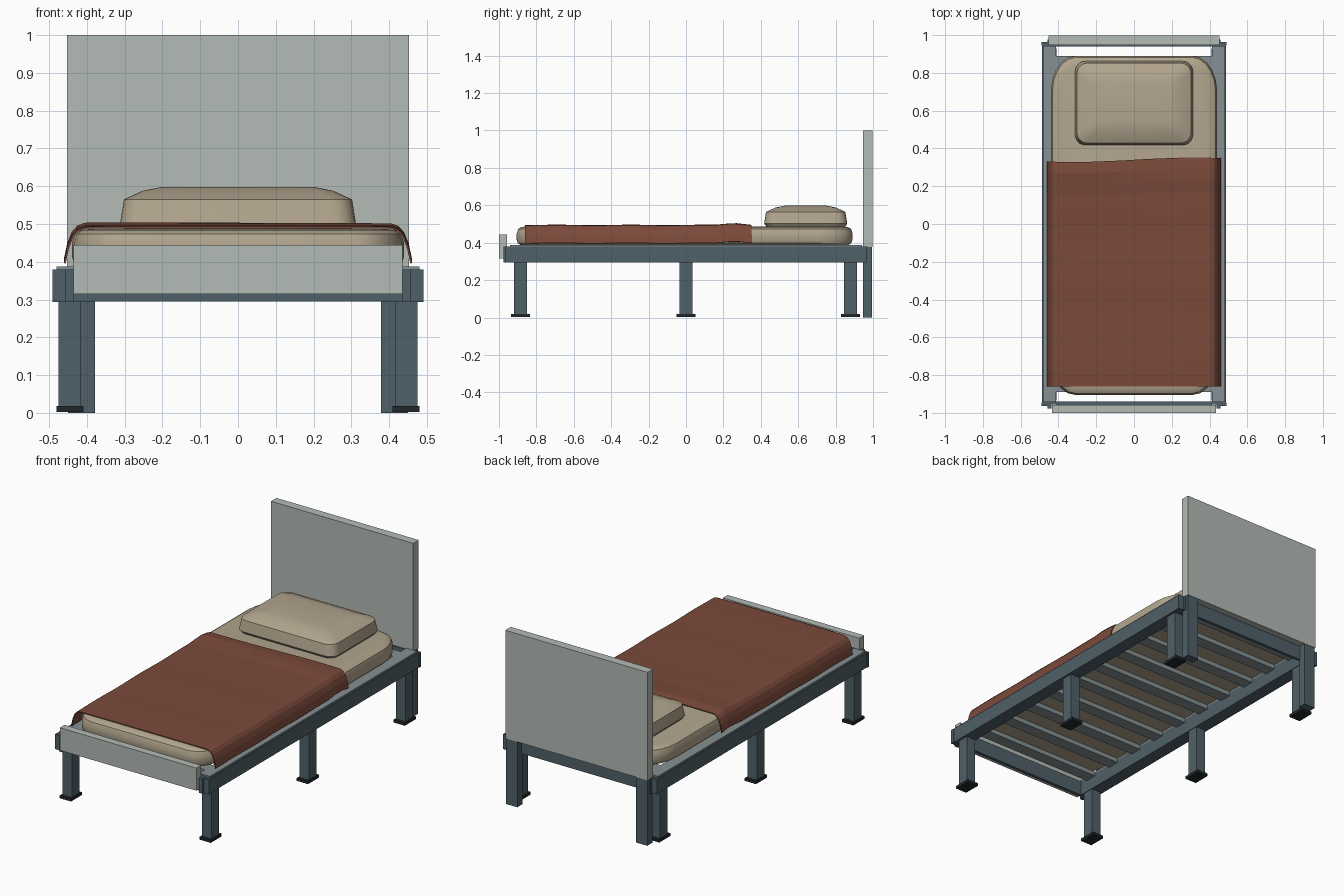
import bpy, bmesh, math

if "Cube" in bpy.data.objects:
    bpy.data.objects.remove(bpy.data.objects["Cube"])


def material(name, srgb):
    m = bpy.data.materials.new(name)
    m.diffuse_color = [(c / 255) ** 2.2 for c in srgb] + [1]
    m.use_nodes = True
    m.node_tree.nodes["Principled BSDF"].inputs["Base Color"].default_value = m.diffuse_color
    return m


PANEL = material("pale grey panel", (178, 185, 179))
STEEL = material("slate steel", (80, 97, 104))
BASE = material("mid grey bed base", (133, 143, 146))
RUBBER = material("black rubber", (38, 44, 46))
LINEN = material("beige linen", (177, 164, 141))
WOOL = material("brown wool", (122, 75, 61))


def finish(name, bm, mat, smooth=None):
    bmesh.ops.recalc_face_normals(bm, faces=bm.faces)
    mesh = bpy.data.meshes.new(name)
    bm.to_mesh(mesh)
    bm.free()
    mesh.materials.append(mat)
    ob = bpy.data.objects.new(name, mesh)
    bpy.context.collection.objects.link(ob)
    if smooth:
        bpy.ops.object.select_all(action='DESELECT')
        ob.select_set(True)
        bpy.context.view_layer.objects.active = ob
        bpy.ops.object.shade_smooth_by_angle(angle=math.radians(smooth))
    return ob


def box(name, x, y, z, mat):
    """Box from (min, max) ranges."""
    bm = bmesh.new()
    bmesh.ops.create_cube(bm, size=1)
    for v in bm.verts:
        v.co = [(a + b) / 2 + c * (b - a) for c, (a, b) in zip(v.co, (x, y, z))]
    return finish(name, bm, mat)


def pair(name, x, y, z, mat):
    """Box mirrored to both sides of x = 0."""
    box(name + "_right", x, y, z, mat)
    box(name + "_left", (-x[1], -x[0]), y, z, mat)


def cushion(name, hx, y, layers, mat, stretch=1, steps=5):
    """Stacked rounded rectangles; layers are (height, inset, corner radius)."""
    bm = bmesh.new()
    cy, hy = (y[0] + y[1]) / 2, (y[1] - y[0]) / 2
    rings = []
    for z, inset, r in layers:
        ring = []
        ry = r * stretch
        for k, (sx, sy) in enumerate(((1, 1), (-1, 1), (-1, -1), (1, -1))):
            for i in range(steps + 1):
                a = (k + i / steps) * math.pi / 2
                ring.append(bm.verts.new((sx * (hx - inset - r) + r * math.cos(a),
                                          cy + sy * (hy - inset - ry) + ry * math.sin(a), z)))
        rings.append(ring)
    n = len(rings[0])
    for lo, hi in zip(rings, rings[1:]):
        for i in range(n):
            bm.faces.new((lo[i], lo[(i + 1) % n], hi[(i + 1) % n], hi[i]))
    bm.faces.new(rings[0])
    bm.faces.new(rings[-1])
    return finish(name, bm, mat, 30)


# Headboard on its own legs, and footboard
box("headboard", (-.453, .453), (.947, .997), (.378, 1), PANEL)
pair("headboard_leg", (.378, .45), (.947, .995), (0, .378), STEEL)
box("footboard", (-.435, .435), (-1, -.957), (.315, .445), PANEL)

# Frame rails with corner caps and brackets
pair("side_rail", (.412, .488), (-.955, .955), (.295, .38), STEEL)
for name, s in (("foot", -1), ("head", 1)):
    box(name + "_rail", (-.412, .412), sorted((s * .94, s * .957)), (.295, .38), STEEL)
    pair(name + "_corner_cap", (.455, .491), sorted((s * .945, s * .964)), (.294, .379), STEEL)
    pair(name + "_bracket", (.436, .457), sorted((s * .95, s * .976)), (.294, .379), STEEL)

# Bed base: ledges on the rails and cross slats between them
pair("side_ledge", (.412, .481), (-.942, .942), (.38, .388), BASE)
for i in range(10):
    y = -.855 + i * 1.71 / 9
    box(f"slat_{i + 1}", (-.412, .412), (y - .035, y + .035), (.362, .388), BASE)

# Legs with rubber feet
for name, y in (("front", -.885), ("middle", 0), ("rear", .88)):
    pair(name + "_leg", (.415, .475), (y - .034, y + .034), (.015, .3), STEEL)
    pair(name + "_foot", (.409, .481), (y - .05, y + .05), (.002, .018), RUBBER)

# Mattress and pillow
cushion("mattress", .44, (-.905, .89),
        [(.388, .02, .11), (.398, .006, .125), (.415, 0, .13), (.45, 0, .13),
         (.474, .008, .125), (.484, .025, .11), (.487, .05, .09)], LINEN, 1.45)
cushion("pillow", .312, (.418, .862),
        [(.486, .012, .05), (.502, 0, .055), (.565, .01, .055),
         (.588, .06, .04), (.598, .11, .03)], LINEN)

# Blanket: draped profile swept along the bed with a turned-up ridge at the head end
half = [(.461, .398), (.452, .44), (.44, .47), (.425, .487), (.405, .494), (.25, .495), (.08, .495)]
profile = [(-x, z) for x, z in half] + [(x, z) for x, z in reversed(half)]
bm = bmesh.new()
rows = []
ROWS = 20
for j in range(ROWS + 1):
    t = j / ROWS
    row = []
    for x, z in profile:
        y = -.86 + t * (1.2 + .012 * math.sin(x * 5) * t)
        ridge = .011 * math.exp(-((y - .26) / .06) ** 2)
        ripple = .0015 * math.sin(y * 16)
        row.append(bm.verts.new((x, y, z + ridge + ripple)))
    rows.append(row)
for a, b in zip(rows, rows[1:]):
    for i in range(len(profile) - 1):
        bm.faces.new((a[i], a[i + 1], b[i + 1], b[i]))
blanket = finish("blanket", bm, WOOL)
thick = blanket.modifiers.new("thickness", 'SOLIDIFY')
thick.thickness = .005
thick.offset = -1 if blanket.data.polygons[6].normal.z > 0 else 1
